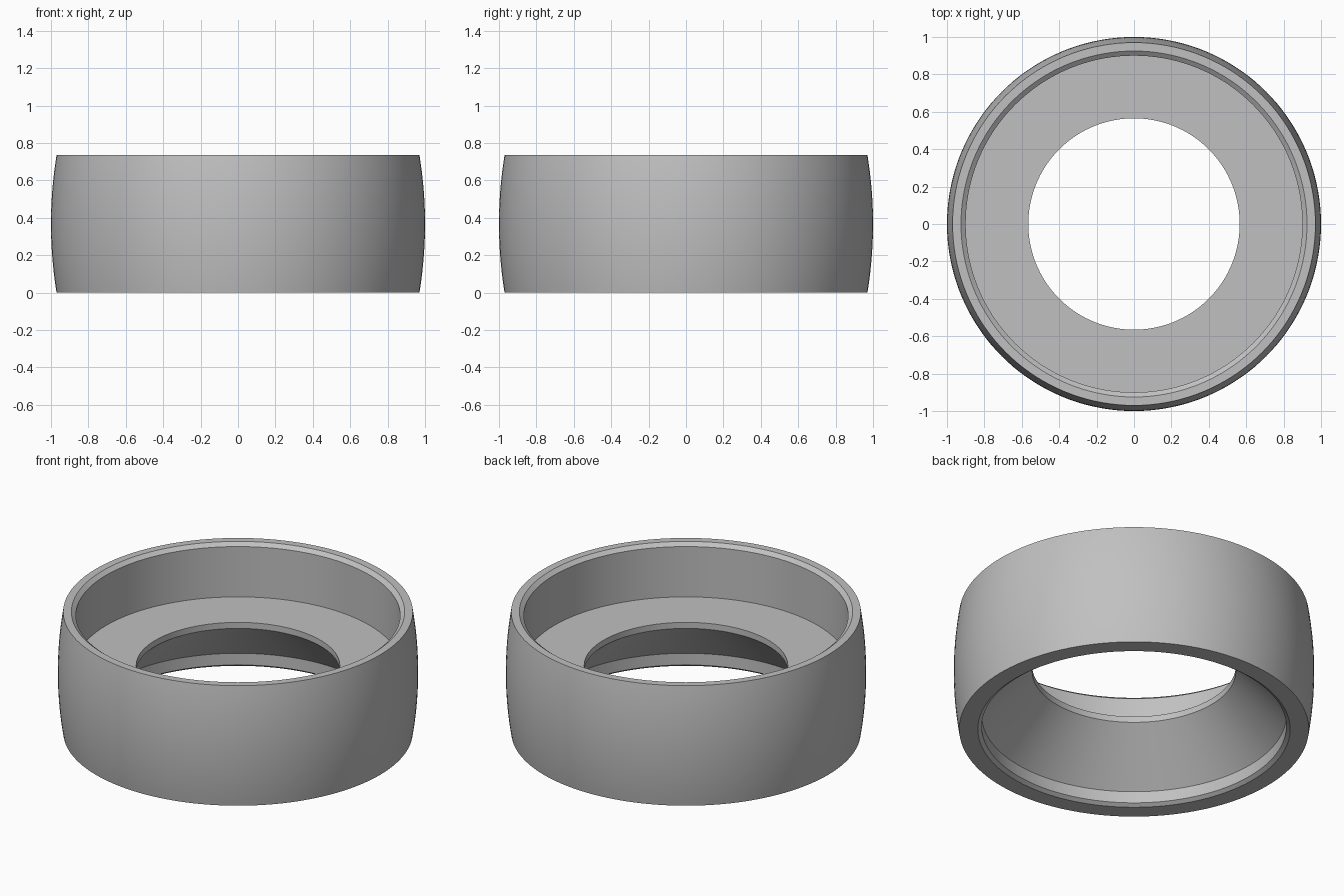
import bpy
import bmesh
import math

cube = bpy.data.objects.get("Cube")
if cube:
    bpy.data.objects.remove(cube, do_unlink=True)

HEIGHT = 0.735
RIM = 0.97
SEGMENTS = 144
ARC_STEPS = 24

# Plain grey material
grey = bpy.data.materials.new("plain grey")
grey.use_nodes = True
colour = (0.53, 0.53, 0.53, 1)
grey.diffuse_color = colour
grey.node_tree.nodes["Principled BSDF"].inputs["Base Color"].default_value = colour

# Bulging outer wall: a circular arc from bottom rim to top rim
half, sag = HEIGHT / 2, 1 - RIM
arc_radius = (half ** 2 + sag ** 2) / (2 * sag)
sweep = math.asin(half / arc_radius)
profile = []
for i in range(ARC_STEPS + 1):
    a = sweep * (2 * i / ARC_STEPS - 1)
    profile.append((1 - arc_radius * (1 - math.cos(a)), half + arc_radius * math.sin(a)))

# Top recess: rim, chamfer, wall and floor
profile += [(0.925, HEIGHT), (0.9, HEIGHT - 0.02), (0.9, 0.407)]
# Central hole, then the underside cone, step and chamfer
profile += [(0.565, 0.407), (0.565, 0.37), (0.845, 0.087), (0.845, 0.016), (0.867, 0)]

# Revolve the closed profile
bm = bmesh.new()
rings = []
for s in range(SEGMENTS):
    t = math.tau * s / SEGMENTS
    rings.append([bm.verts.new((r * math.cos(t), r * math.sin(t), z)) for r, z in profile])
count = len(profile)
for s in range(SEGMENTS):
    a, b = rings[s], rings[(s + 1) % SEGMENTS]
    for i in range(count):
        j = (i + 1) % count
        bm.faces.new((a[i], b[i], b[j], a[j]))
bmesh.ops.recalc_face_normals(bm, faces=bm.faces)

mesh = bpy.data.meshes.new("ring_body")
bm.to_mesh(mesh)
bm.free()
mesh.materials.append(grey)
ring = bpy.data.objects.new("ring_body", mesh)
bpy.context.collection.objects.link(ring)

# Smooth curves, crisp edges
bpy.ops.object.select_all(action="DESELECT")
ring.select_set(True)
bpy.context.view_layer.objects.active = ring
bpy.ops.object.shade_smooth_by_angle(angle=math.radians(30))
